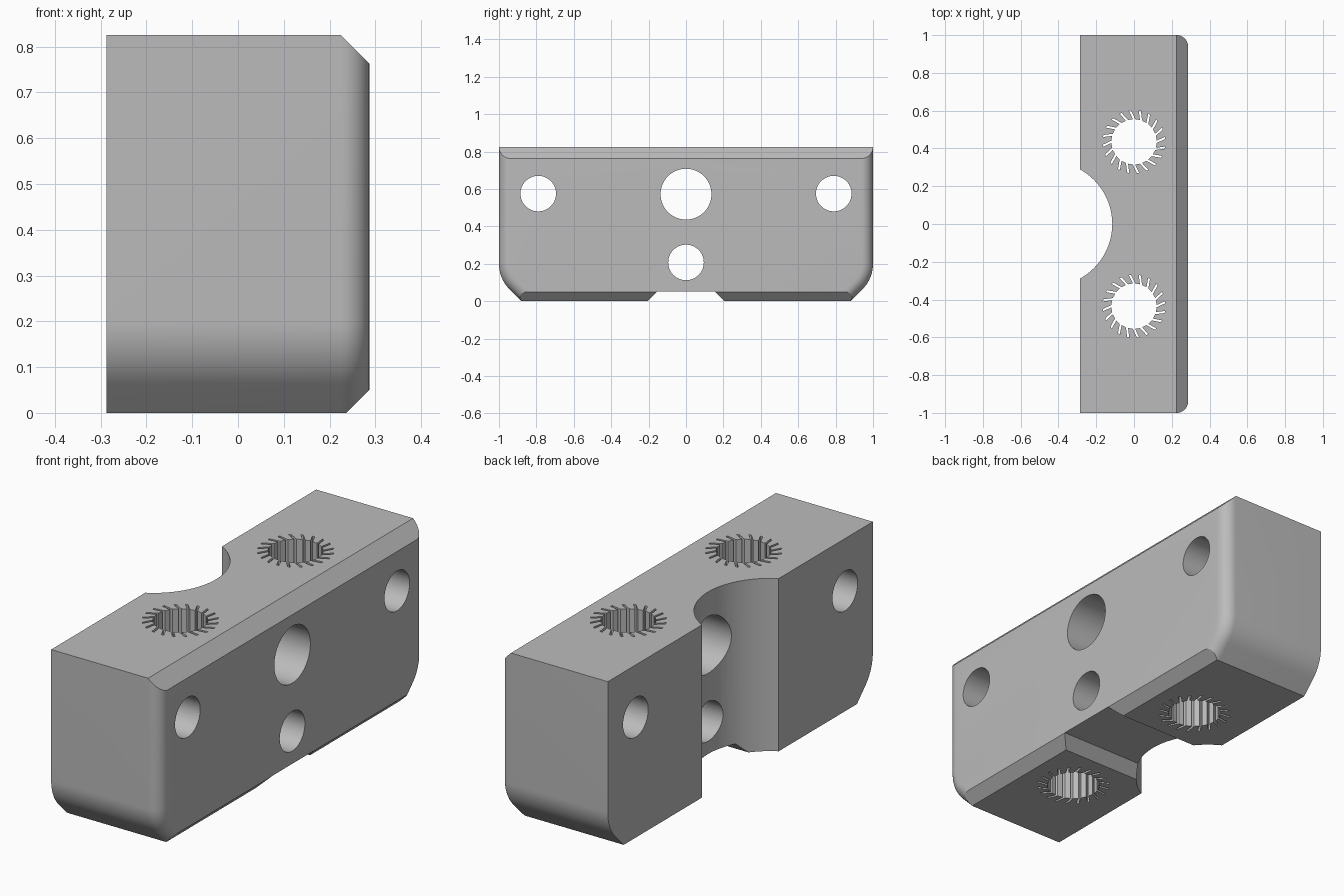
import bpy, bmesh, math
from mathutils import Vector, Matrix

cube = bpy.data.objects.get("Cube")
if cube:
    bpy.data.objects.remove(cube, do_unlink=True)

HX, HZ = 0.287, 0.825      # half depth, height
FILLET = 0.062

grey = bpy.data.materials.new("grey")
grey.use_nodes = True
COLOR = (0.5, 0.5, 0.5, 1)
grey.diffuse_color = COLOR
grey.node_tree.nodes["Principled BSDF"].inputs["Base Color"].default_value = COLOR


def to_object(name, bm):
    bmesh.ops.recalc_face_normals(bm, faces=bm.faces)
    mesh = bpy.data.meshes.new(name)
    bm.to_mesh(mesh)
    bm.free()
    mesh.materials.append(grey)
    obj = bpy.data.objects.new(name, mesh)
    bpy.context.collection.objects.link(obj)
    return obj


def prism(name, points, direction):
    """Extrude a closed outline along a direction."""
    bm = bmesh.new()
    face = bm.faces.new([bm.verts.new(p) for p in points])
    made = bmesh.ops.extrude_face_region(bm, geom=[face])["geom"]
    verts = [v for v in made if isinstance(v, bmesh.types.BMVert)]
    bmesh.ops.translate(bm, verts=verts, vec=direction)
    return to_object(name, bm)


def cylinder(name, radius, center, depth, along_x):
    bm = bmesh.new()
    turn = Matrix.Rotation(math.pi / 2, 4, 'Y') if along_x else Matrix()
    bmesh.ops.create_cone(bm, cap_ends=True, segments=72, radius1=radius, radius2=radius,
                          depth=depth, matrix=Matrix.Translation(center) @ turn)
    return to_object(name, bm)


def cut(target, cutter):
    mod = target.modifiers.new("cut", 'BOOLEAN')
    mod.operation, mod.solver, mod.object = 'DIFFERENCE', 'EXACT', cutter
    bpy.context.view_layer.objects.active = target
    bpy.ops.object.modifier_apply(modifier=mod.name)
    bpy.data.objects.remove(cutter, do_unlink=True)


# Block: rounded lower ends, with a fillet toward the +x face
def end_profile(inset):
    r = 0.193
    pts = [(1 - inset, HZ + 0.1)]
    for i in range(13):
        a = math.radians(45) * i / 12
        pts.append((1 - r + (r - inset) * math.cos(a), 0.2 - (r - inset) * math.sin(a)))
    y, z = pts[-1]
    pts.append((y - 0.16, z - 0.16))
    return pts


bm = bmesh.new()
layers = [(-HX, 0)]
for i in range(11):
    a = math.pi / 2 * i / 10
    layers.append((HX - FILLET + FILLET * math.sin(a), FILLET * (1 - math.cos(a))))
for x, inset in layers:
    for y, z in end_profile(inset):
        for side in (1, -1):
            bm.verts.new((x, side * y, z))
bmesh.ops.convex_hull(bm, input=bm.verts[:])

# Flat top and bottom, then the two chamfers on the +x face
planes = [((0, 0, 0), (0, 0, -1)), ((0, 0, HZ), (0, 0, 1)),
          ((HX - 0.062, 0, HZ), (1, 0, 1)), ((HX - 0.05, 0, 0), (1, 0, -1))]
for co, no in planes:
    geom = bm.verts[:] + bm.edges[:] + bm.faces[:]
    res = bmesh.ops.bisect_plane(bm, geom=geom, plane_co=co, plane_no=Vector(no).normalized(),
                                 clear_outer=True)
    rim = [e for e in res["geom_cut"] if isinstance(e, bmesh.types.BMEdge)]
    bmesh.ops.holes_fill(bm, edges=rim, sides=0)
bmesh.ops.remove_doubles(bm, verts=bm.verts, dist=1e-5)
bmesh.ops.dissolve_limit(bm, angle_limit=0.005, verts=bm.verts, edges=bm.edges)
block = to_object("mounting_block", bm)

# Sloped notch under the middle
notch = [(-0.5, -0.255, -0.05), (-0.5, -0.155, 0.051), (-0.5, 0.155, 0.051), (-0.5, 0.255, -0.05)]
cut(block, prism("notch_cutter", notch, (1, 0, 0)))

# Round recess in the back
cut(block, cylinder("recess_cutter", 0.33, (-0.445, 0, 0.4), 2, False))

# Cross holes
for y, z, r in [(-0.79, 0.575, 0.095), (0.79, 0.575, 0.095), (0, 0.572, 0.136), (0, 0.207, 0.095)]:
    cut(block, cylinder("hole_cutter", r, (0, y, z), 2, True))

# Vertical holes with slanted slots around the rim
SLOTS, RADIUS, HALF = 20, 0.12, 0.006
for cy in (-0.435, 0.435):
    outline = []
    for i in range(SLOTS):
        a = math.tau * i / SLOTS
        lean = a + math.radians(25)
        tip = Vector((math.cos(lean), math.sin(lean), 0)) * 0.05
        ends = [Vector((RADIUS * math.cos(a + s * HALF / RADIUS),
                        RADIUS * math.sin(a + s * HALF / RADIUS), -0.2)) for s in (-1, 1)]
        outline += [ends[0], ends[0] + tip, ends[1] + tip, ends[1]]
    cut(block, prism("slot_cutter", [p + Vector((0, cy, 0)) for p in outline], (0, 0, 1.4)))

bpy.ops.object.select_all(action='DESELECT')
block.select_set(True)
bpy.context.view_layer.objects.active = block
bpy.ops.object.shade_smooth_by_angle(angle=math.radians(25))
